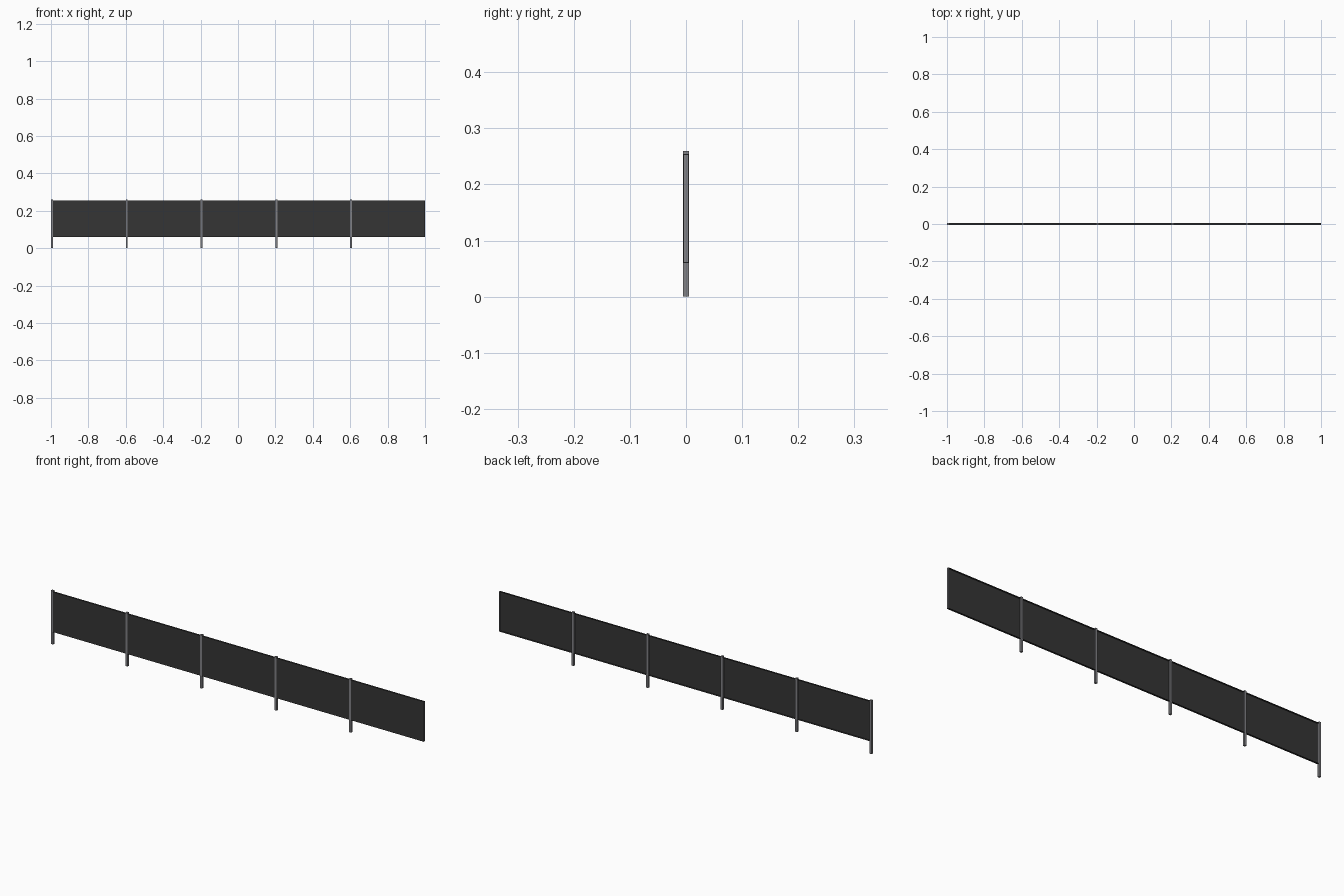
import bpy

if "Cube" in bpy.data.objects:
    bpy.data.objects.remove(bpy.data.objects["Cube"])

def mat(name, c):
    m = bpy.data.materials.new(name)
    m.diffuse_color = (*c, 1)
    m.use_nodes = True
    m.node_tree.nodes["Principled BSDF"].inputs["Base Color"].default_value = m.diffuse_color
    return m

STEEL = mat("grey steel", (0.22, 0.22, 0.235))
DARK = mat("charcoal panel", (0.035, 0.035, 0.035))

def box(name, x0, x1, y0, y1, z0, z1, m):
    v = [(x, y, z) for x in (x0, x1) for y in (y0, y1) for z in (z0, z1)]
    f = [(0, 1, 3, 2), (4, 6, 7, 5), (0, 4, 5, 1), (2, 3, 7, 6), (0, 2, 6, 4), (1, 5, 7, 3)]
    me = bpy.data.meshes.new(name)
    me.from_pydata(v, [], f)
    me.materials.append(m)
    o = bpy.data.objects.new(name, me)
    bpy.context.collection.objects.link(o)
    return o

for i in range(5):
    x = -1 + 0.4 * i
    # square post
    box("post", x, x + 0.0104, -0.0052, 0.0052, 0, 0.26, STEEL)
    a, b = x + 0.0104, min(x + 0.4, 1)
    # panel sheet toward the front, with top and bottom rails behind it
    box("panel_sheet", a, b, -0.0042, -0.0032, 0.06, 0.254, DARK)
    box("top_rail", a, b, -0.0032, 0.0042, 0.2525, 0.254, DARK)
    box("bottom_rail", a, b, -0.0032, 0.0042, 0.06, 0.0615, DARK)
    # steel end stile
    box("end_stile", b - 0.0015, b, -0.0032, 0.0042, 0.0615, 0.2525, STEEL)
